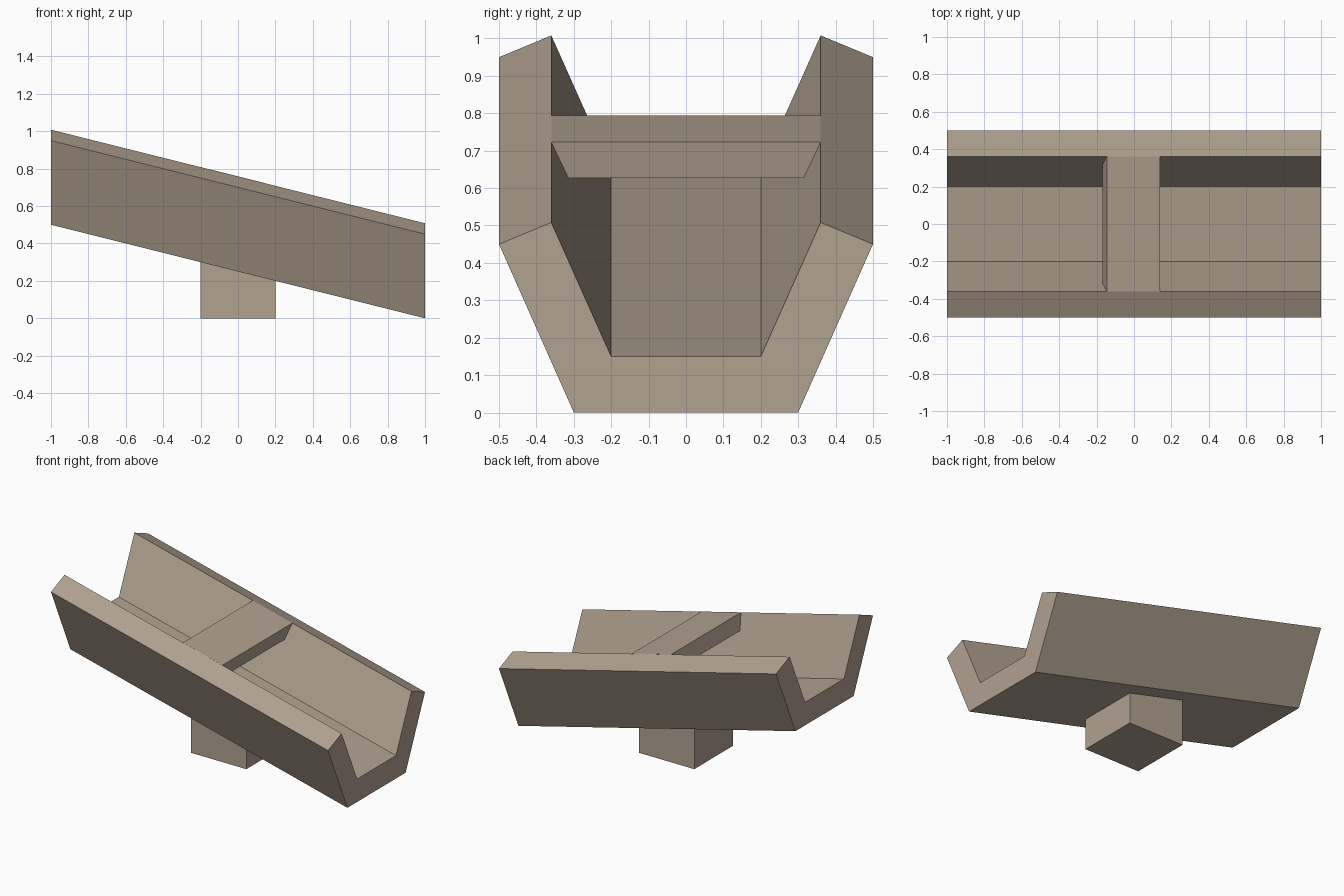
import bpy
import bmesh
import math

if "Cube" in bpy.data.objects:
    bpy.data.objects.remove(bpy.data.objects["Cube"])

SLOPE = 0.25  # drop per unit of x

stone = bpy.data.materials.new("taupe_stone")
stone.diffuse_color = (0.44, 0.36, 0.28, 1)
stone.use_nodes = True
stone.node_tree.nodes["Principled BSDF"].inputs["Base Color"].default_value = stone.diffuse_color


def finish(bm, name):
    bmesh.ops.recalc_face_normals(bm, faces=bm.faces)
    mesh = bpy.data.meshes.new(name)
    bm.to_mesh(mesh)
    bm.free()
    mesh.materials.append(stone)
    obj = bpy.data.objects.new(name, mesh)
    bpy.context.collection.objects.link(obj)
    return obj


def box(name, size, location, tilt=0):
    bm = bmesh.new()
    bmesh.ops.create_cube(bm, size=1)
    bmesh.ops.scale(bm, vec=size, verts=bm.verts)
    obj = finish(bm, name)
    obj.location = location
    obj.rotation_euler.y = tilt
    return obj


# Sloping trough: one open channel profile, swept along x and sheared downhill
half = [(0.3, 0), (0.5, 0.45), (0.36, 0.508), (0.2, 0.15)]
profile = half + [(-y, z) for y, z in reversed(half)]
bm = bmesh.new()
end = bm.faces.new([bm.verts.new((-1, y, z + 2 * SLOPE)) for y, z in profile])
swept = bmesh.ops.extrude_face_region(bm, geom=[end], use_keep_orig=True)
bmesh.ops.translate(bm, vec=(2, 0, -2 * SLOPE),
                    verts=[g for g in swept["geom"] if isinstance(g, bmesh.types.BMVert)])
finish(bm, "trough")

# Cross plate: flush with the inner rims, tilted with the slope
tilt = math.atan(SLOPE)
t = 0.1
box("cross_plate", (0.294, 0.72, t),
    (-0.0025 - t / 2 * math.sin(tilt), 0, 0.759 - t / 2 * math.cos(tilt)), tilt)

# Square foot under the middle
box("foot", (0.4, 0.4, 0.3), (0, 0, 0.15))
